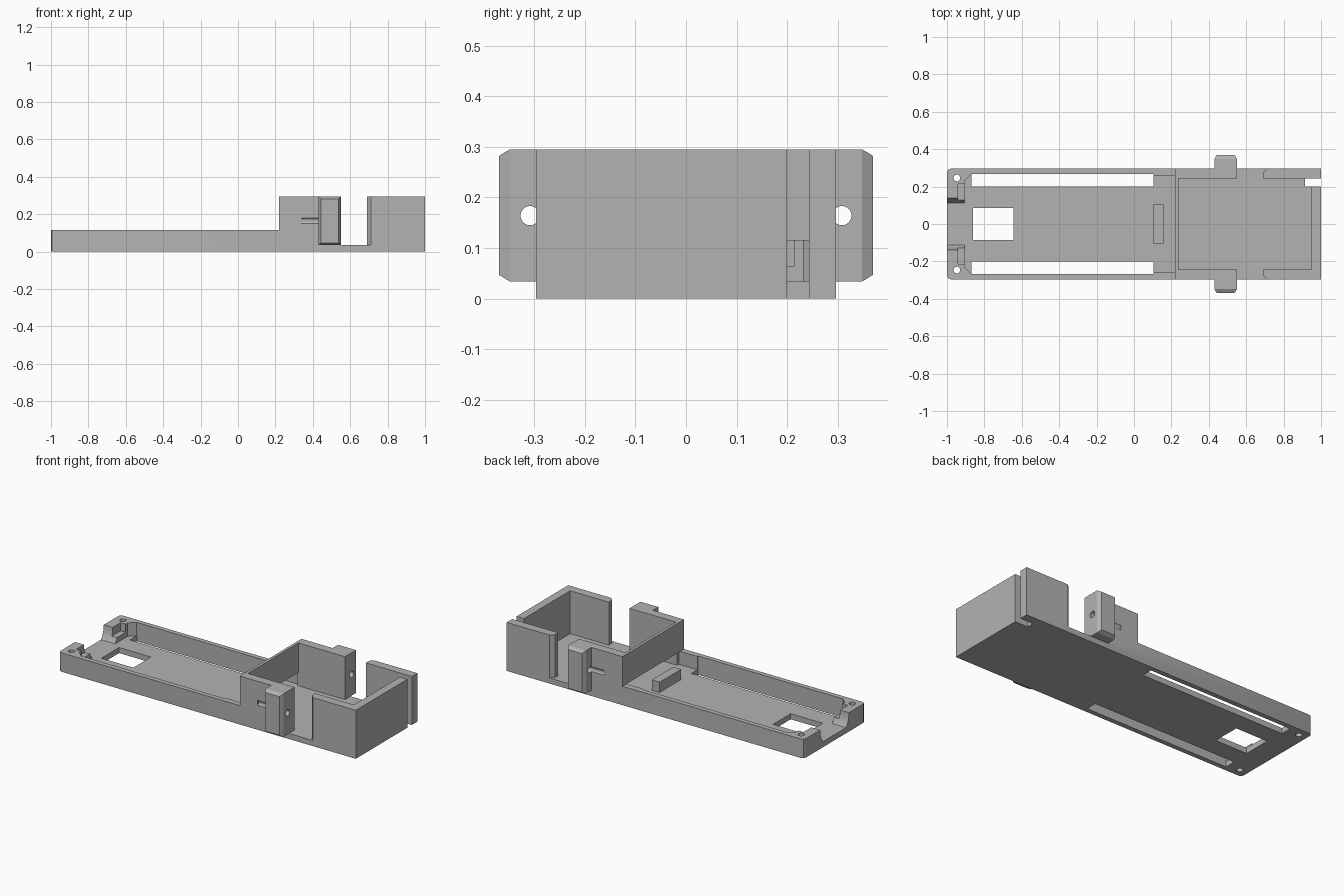
import bpy, bmesh
from mathutils import Matrix, Vector

cube = bpy.data.objects.get("Cube")
if cube:
    bpy.data.objects.remove(cube, do_unlink=True)

grey = bpy.data.materials.new("plain grey")
grey.use_nodes = True
grey.diffuse_color = (0.45, 0.45, 0.45, 1)
grey.node_tree.nodes["Principled BSDF"].inputs["Base Color"].default_value = (0.45, 0.45, 0.45, 1)

FLOOR, RIM, TOP, HALF = 0.034, 0.115, 0.295, 0.296


def finish(bm, name):
    bmesh.ops.recalc_face_normals(bm, faces=bm.faces)
    mesh = bpy.data.meshes.new(name)
    bm.to_mesh(mesh)
    bm.free()
    mesh.materials.append(grey)
    ob = bpy.data.objects.new(name, mesh)
    bpy.context.collection.objects.link(ob)
    return ob


def prism(name, points, z0, z1):
    """Extrude an xy outline from z0 to z1."""
    bm = bmesh.new()
    face = bm.faces.new([bm.verts.new((x, y, z0)) for x, y in points])
    new = bmesh.ops.extrude_face_region(bm, geom=[face])["geom"]
    bmesh.ops.translate(bm, vec=(0, 0, z1 - z0),
                        verts=[g for g in new if isinstance(g, bmesh.types.BMVert)])
    return finish(bm, name)


def box(name, x0, x1, y0, y1, z0, z1):
    return prism(name, [(x0, y0), (x1, y0), (x1, y1), (x0, y1)], z0, z1)


def cylinder(name, radius, depth, centre, axis, sides=32):
    bm = bmesh.new()
    turn = Vector((0, 0, 1)).rotation_difference(Vector(axis)).to_matrix().to_4x4()
    bmesh.ops.create_cone(bm, cap_ends=True, segments=sides, radius1=radius, radius2=radius,
                          depth=depth, matrix=Matrix.Translation(centre) @ turn)
    return finish(bm, name)


def boolean(target, tool, operation="DIFFERENCE"):
    tool.hide_render = True
    mod = target.modifiers.new("cut", "BOOLEAN")
    mod.operation, mod.solver, mod.object = operation, "EXACT", tool
    bpy.context.view_layer.objects.active = target
    bpy.ops.object.modifier_apply(modifier=mod.name)
    bpy.data.objects.remove(tool, do_unlink=True)


def mirrored(half):
    """Close a half outline (y > 0) across the x axis."""
    return half + [(x, -y) for x, y in reversed(half)]


# Case: low tray and tall box in one block, with eased corners at the tray end
case = prism("case", mirrored([(-1, 0.276), (-0.994, 0.29), (-0.98, HALF), (1, HALF)]), 0, TOP)
boolean(case, box("tray_clearance", -1.5, 0.22, -1, 1, RIM, 1))

# Inner pocket of tray and box
boolean(case, prism("pocket", mirrored([
    (-0.905, 0.232), (-0.87, 0.267), (0.105, 0.267), (0.105, 0.259),
    (0.23, 0.259), (0.23, 0.243), (0.95, 0.243)]), FLOOR, 1))

# Side openings with chamfered outer corner
boolean(case, prism("side_openings", mirrored([
    (0.55, 0.4), (0.815, 0.4), (0.69, 0.275)]), FLOOR, 1))

# Corner slot beside the end wall, square window, cable channel
boolean(case, box("corner_slot", 0.913, 1.2, 0.2, 0.243, -1, 1))
boolean(case, box("window", -0.86, -0.645, -0.085, 0.085, -1, 1))
channel = cylinder("channel", 0.138, 0.3, (-0.99, 0, RIM), (1, 0, 0), 48)
boolean(channel, box("channel_floor", -2, 0, -1, 1, -1, FLOOR))
boolean(case, channel)

for s in (-1, 1):
    # Floor slots, screw holes and notches in the end block
    lo, hi = sorted((s * 0.2, s * 0.267))
    boolean(case, box("floor_slot", -0.868, 0.105, lo, hi, -1, 0.08))
    boolean(case, cylinder("screw_hole", 0.018, 1, (-0.947, s * 0.246, 0), (0, 0, 1), 24))
    lo, hi = sorted((s * 0.12, s * 0.213))
    boolean(case, box("notch", -0.94, -0.89, lo, hi, 0.065, 1))

    # Outer clip with chamfered face and a cross hole
    lo, hi = sorted((s * 0.27, s * 0.348))
    clip = box("clip_left" if s > 0 else "clip_right", 0.43, 0.55, lo, hi, FLOOR, TOP)
    bm = bmesh.new()
    bm.from_mesh(clip.data)
    bm.normal_update()
    outer = [f for f in bm.faces if f.normal.y * s > 0.9]
    bmesh.ops.inset_region(bm, faces=outer, thickness=0.018, depth=0.021)
    bm.to_mesh(clip.data)
    bm.free()
    boolean(case, clip, "UNION")
    boolean(case, cylinder("clip_hole", 0.019, 0.3, (0.49, s * 0.308, 0.164), (1, 0, 0), 24))

# Raised divider between tray and box, and the stop rib on the floor
box("divider", 0.22, 0.237, -0.265, 0.265, RIM, TOP)
box("stop_rib", 0.105, 0.158, -0.103, 0.103, FLOOR - 0.01, 0.097)

# Shading
bpy.ops.object.select_all(action="DESELECT")
case.select_set(True)
bpy.context.view_layer.objects.active = case
bpy.ops.object.shade_smooth_by_angle(angle=0.5)
